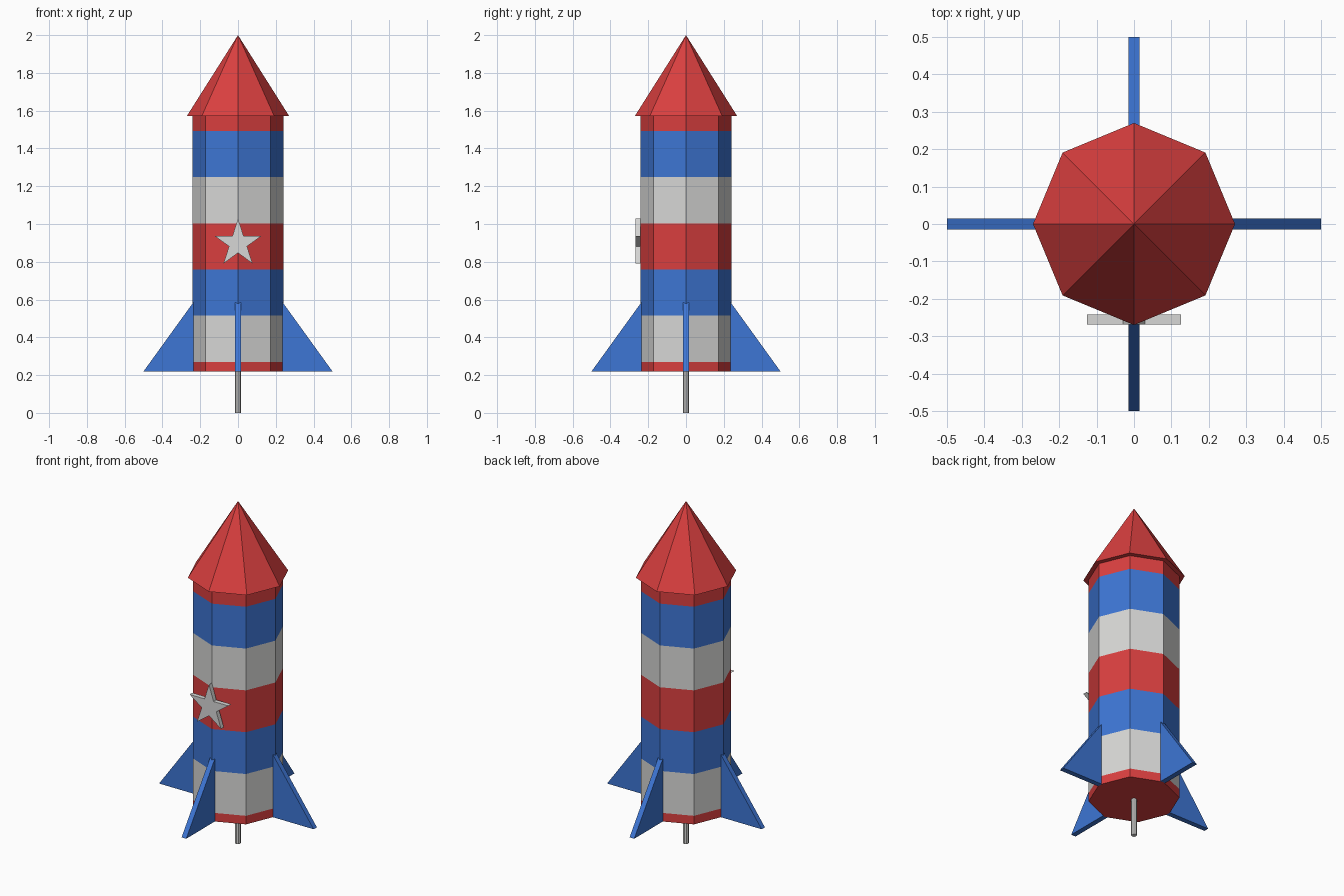
import bpy, bmesh
from math import sin, cos, pi

cube = bpy.data.objects.get("Cube")
if cube:
    bpy.data.objects.remove(cube)


def material(name, rgb):
    mat = bpy.data.materials.new(name)
    mat.use_nodes = True
    mat.diffuse_color = (*rgb, 1)
    mat.node_tree.nodes["Principled BSDF"].inputs["Base Color"].default_value = (*rgb, 1)
    return mat


red = material("red", (0.70, 0.05, 0.05))
blue = material("blue", (0.047, 0.18, 0.66))
white = material("white", (0.68, 0.68, 0.67))


def finish(name, bm, mats):
    bmesh.ops.recalc_face_normals(bm, faces=bm.faces)
    mesh = bpy.data.meshes.new(name)
    bm.to_mesh(mesh)
    bm.free()
    for mat in mats:
        mesh.materials.append(mat)
    obj = bpy.data.objects.new(name, mesh)
    bpy.context.collection.objects.link(obj)
    return obj


def lathe(name, profile, sides, mats, band_slots=None):
    """Stack of rings (radius, z), capped flat; a zero radius is a tip."""
    bm = bmesh.new()
    rings = []
    for r, z in profile:
        count = sides if r else 1
        rings.append([bm.verts.new((r * cos(2 * pi * i / sides), r * sin(2 * pi * i / sides), z))
                      for i in range(count)])
    for band, (low, high) in enumerate(zip(rings, rings[1:])):
        for i in range(sides):
            j = (i + 1) % sides
            corners = [low[i], low[j]] + ([high[0]] if len(high) == 1 else [high[j], high[i]])
            face = bm.faces.new(corners)
            face.material_index = band_slots[band] if band_slots else 0
    bm.faces.new(rings[0][::-1])
    if len(rings[-1]) > 1:
        bm.faces.new(rings[-1])
    return finish(name, bm, mats)


def plate(name, outline, y0, y1, mat):
    """Flat outline in x and z, extruded along y."""
    bm = bmesh.new()
    face = bm.faces.new([bm.verts.new((x, y0, z)) for x, z in outline])
    out = bmesh.ops.extrude_face_region(bm, geom=[face])
    moved = [v for v in out["geom"] if isinstance(v, bmesh.types.BMVert)]
    bmesh.ops.translate(bm, verts=moved, vec=(0, y1 - y0, 0))
    return finish(name, bm, [mat])


# Striped octagonal body
levels = [0.22] + [0.27 + 0.2445 * i for i in range(6)] + [1.573]
lathe("body", [(0.242, z) for z in levels], 8, [red, white, blue], [0, 1, 2, 0, 1, 2, 0])

# Overhanging nose cone
lathe("nose_cone", [(0.27, 1.573), (0, 2)], 8, [red])

# Guide stick under the body
lathe("stick", [(0.015, 0), (0.015, 0.3)], 8, [white])

# Four triangular fins
for i, side in enumerate(("left", "back", "right", "front")):
    fin = plate(side + "_fin", [(0.235, 0.22), (0.5, 0.22), (0.235, 0.587)], -0.015, 0.015, blue)
    fin.rotation_euler.z = i * pi / 2

# Star badge on the front
star = []
for i in range(10):
    r = 0.05 if i % 2 else 0.132
    star.append((r * sin(pi * i / 5), 0.897 + r * cos(pi * i / 5)))
plate("star", star, -0.268, -0.242, white)
